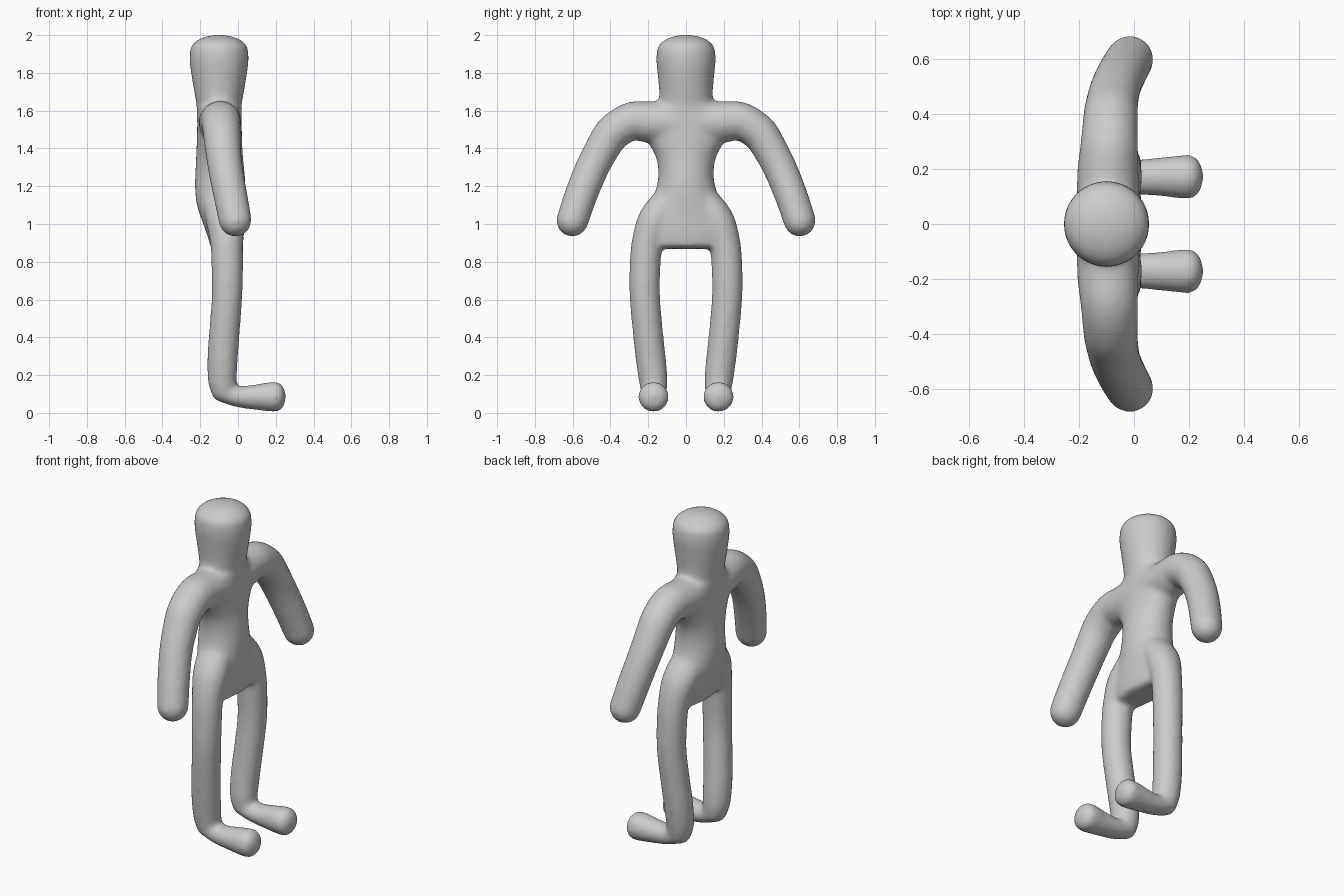
import bpy, bmesh, math
from mathutils import Vector

if "Cube" in bpy.data.objects:
    bpy.data.objects.remove(bpy.data.objects["Cube"])

SIDES = 32
STEPS = 6
bm = bmesh.new()


def catmull(p0, p1, p2, p3, t):
    return [0.5 * (2 * b + (c - a) * t + (2 * a - 5 * b + 4 * c - d) * t * t
                   + (3 * b - a - 3 * c + d) * t ** 3)
            for a, b, c, d in zip(p0, p1, p2, p3)]


def sweep(points, ref, cap_start, cap_end):
    """Smooth closed limb through (x, y, z, radius_a, radius_b) points."""
    pts = [points[0]] + points + [points[-1]]
    path = []
    for i in range(len(points) - 1):
        for k in range(STEPS):
            path.append(catmull(*pts[i:i + 4], k / STEPS))
    path.append(list(points[-1]))
    pos = [Vector(p[:3]) for p in path]
    last = len(path) - 1
    rings = [(pos[i], (pos[min(i + 1, last)] - pos[max(i - 1, 0)]).normalized(),
              path[i][3], path[i][4]) for i in range(len(path))]

    # rounded ends
    def cap(ring, length, sign):
        c, t, a, b = ring
        out = []
        for k in range(1, 8):
            ang = k * math.radians(88) / 7
            out.append((c + t * sign * length * math.sin(ang), t,
                        a * math.cos(ang), b * math.cos(ang)))
        return out

    rings = cap(rings[0], cap_start, -1)[::-1] + rings + cap(rings[-1], cap_end, 1)
    loops = []
    for c, t, a, b in rings:
        n1 = t.cross(ref).normalized()
        n2 = n1.cross(t)
        loops.append([bm.verts.new(c + n1 * a * math.cos(2 * math.pi * j / SIDES)
                                   + n2 * b * math.sin(2 * math.pi * j / SIDES))
                      for j in range(SIDES)])
    for l0, l1 in zip(loops, loops[1:]):
        for j in range(SIDES):
            k = (j + 1) % SIDES
            bm.faces.new((l0[j], l0[k], l1[k], l1[j]))
    bm.faces.new(loops[0][::-1])
    bm.faces.new(loops[-1])


X, Y = Vector((1, 0, 0)), Vector((0, 1, 0))

# torso: half width along y, half depth along x
sweep([(-.06, 0, .88, .23, .085), (-.065, 0, .95, .26, .098),
       (-.077, 0, 1.03, .238, .113), (-.09, 0, 1.12, .185, .13),
       (-.094, 0, 1.2, .155, .134), (-.096, 0, 1.28, .147, .13),
       (-.098, 0, 1.36, .162, .124), (-.098, 0, 1.44, .205, .12),
       (-.098, 0, 1.52, .24, .118), (-.098, 0, 1.61, .21, .117)],
      X, .012, .04)

# head and neck
sweep([(-.1, 0, 1.55, .13, .118), (-.1, 0, 1.63, .143, .12),
       (-.1, 0, 1.7, .142, .132), (-.1, 0, 1.79, .15, .147),
       (-.1, 0, 1.86, .157, .156), (-.1, 0, 1.915, .155, .155)],
      X, .02, .087)

for s in (-1, 1):
    # arm
    sweep([(-.095, s * .05, 1.535, .115, .115), (-.095, s * .19, 1.54, .11, .112),
           (-.09, s * .29, 1.543, .102, .105), (-.086, s * .385, 1.485, .097, .1),
           (-.08, s * .44, 1.405, .092, .096), (-.066, s * .5, 1.29, .089, .092),
           (-.04, s * .557, 1.15, .087, .09), (-.015, s * .601, 1.02, .085, .087)],
          X, .03, .087)
    # leg
    sweep([(-.085, s * .1, 1.12, .08, .1), (-.07, s * .165, 1.02, .09, .1),
           (-.06, s * .205, .9, .083, .087), (-.057, s * .217, .77, .082, .084),
           (-.058, s * .218, .62, .081, .081), (-.07, s * .204, .45, .08, .081),
           (-.081, s * .188, .3, .08, .081), (-.083, s * .174, .18, .077, .077),
           (-.074, s * .17, .122, .07, .07)],
          X, .03, .068)
    # foot
    sweep([(-.06, s * .17, .105, .056, .065), (0, s * .171, .086, .056, .064),
           (.09, s * .172, .083, .067, .07), (.16, s * .172, .085, .077, .078),
           (.2, s * .172, .085, .08, .081)],
          Y, .04, .053)

bmesh.ops.recalc_face_normals(bm, faces=bm.faces)
mesh = bpy.data.meshes.new("body")
bm.to_mesh(mesh)
bm.free()
body = bpy.data.objects.new("body", mesh)
bpy.context.collection.objects.link(body)

# fuse the limbs into one soft skin
fuse = body.modifiers.new("fuse", 'REMESH')
fuse.mode = 'VOXEL'
fuse.voxel_size = 0.012
fuse.use_smooth_shade = True
soften = body.modifiers.new("soften", 'SMOOTH')
soften.factor = 0.5
soften.iterations = 14
